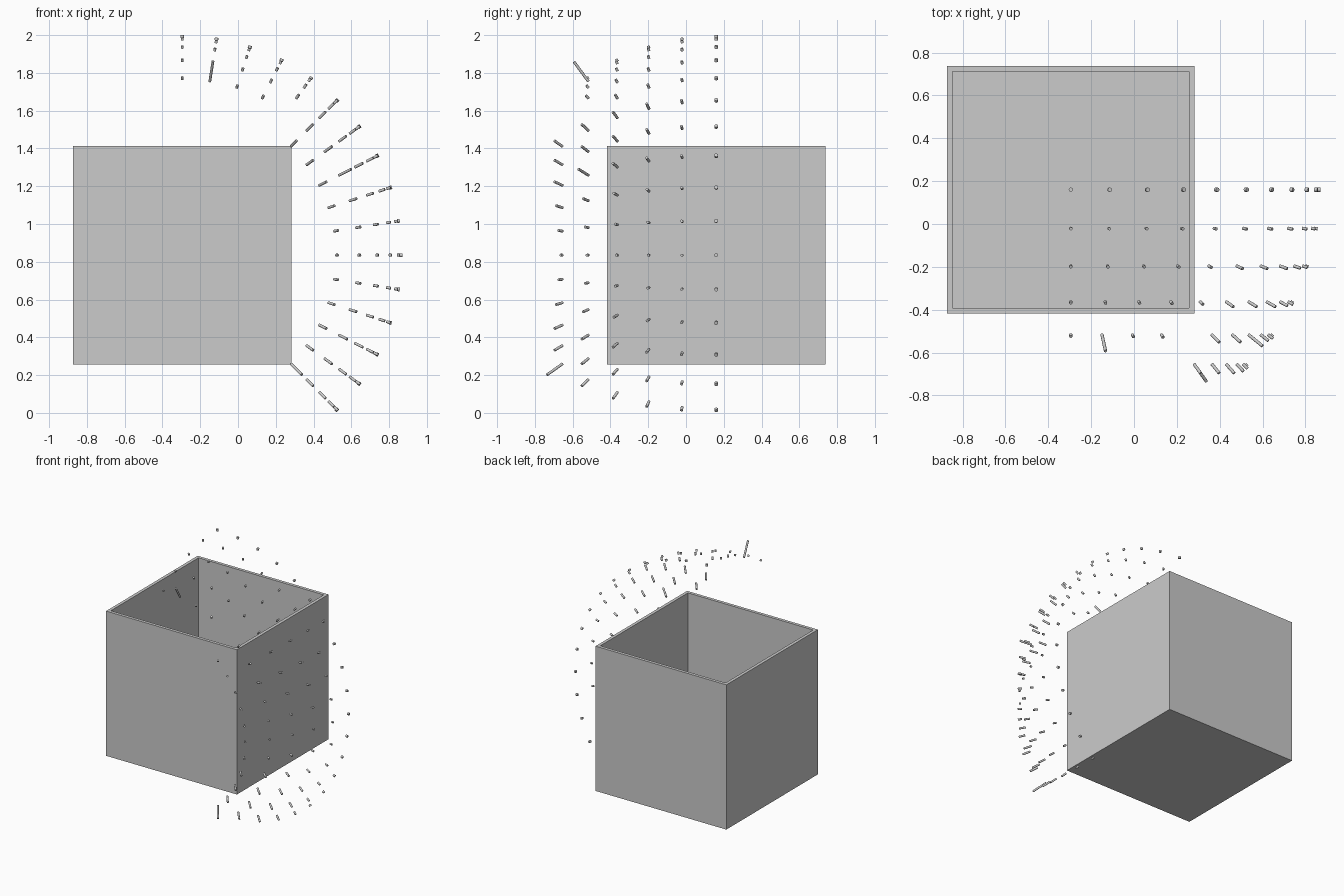
import bpy
import bmesh
from math import radians, sin, cos
from mathutils import Vector, Matrix

default = bpy.data.objects.get("Cube")
if default:
    bpy.data.objects.remove(default, do_unlink=True)

CENTRE = Vector((-0.295, 0.16, 0.835))
SIDE = 1.155          # box side, also the radius of the pin dome
WALL = 0.025
STEP = radians(9)


def add_object(name, bm):
    mesh = bpy.data.meshes.new(name)
    bm.to_mesh(mesh)
    bm.free()
    obj = bpy.data.objects.new(name, mesh)
    bpy.context.collection.objects.link(obj)
    return obj


# Open-topped box with thin walls
bm = bmesh.new()
bmesh.ops.create_cube(bm, size=SIDE, matrix=Matrix.Translation(CENTRE))
top = max(bm.faces, key=lambda f: f.calc_center_median().z)
bmesh.ops.inset_region(bm, faces=[top], thickness=WALL, use_even_offset=True)
cavity = bmesh.ops.extrude_discrete_faces(bm, faces=[top])["faces"][0]
bmesh.ops.translate(bm, verts=cavity.verts, vec=(0, 0, WALL - SIDE))
bmesh.ops.recalc_face_normals(bm, faces=bm.faces)
add_object("open_box", bm)

# Pin lengths by angle from the top to the equator, and their growth per row
SHORT = 0.015
LENGTHS = [0.015, 0.017, 0.018, 0.022, 0.03, 0.06, 0.06, 0.06, 0.048, 0.03, 0.015]
ROW_GROWTH = [0, 0.25, 0.6, 0.85, 1, 1]
LONG_PINS = {(4, 1): 0.13, (4, 7): 0.09, (5, 15): 0.115}
GAPS = {(4, 4)} | {(5, j) for j in range(5)}


def add_pin(bm, row, j):
    tilt, turn = row * STEP, j * STEP
    out = Vector((cos(tilt) * sin(turn), -sin(tilt), cos(tilt) * cos(turn)))
    reach = LENGTHS[j if j <= 10 else 20 - j]
    length = LONG_PINS.get((row, j), SHORT + (reach - SHORT) * ROW_GROWTH[row])
    radius = 0.01 if row == 0 else 0.0075
    place = Matrix.Translation(CENTRE + out * (SIDE - 0.004 + length / 2))
    turn_out = out.to_track_quat("Z", "Y").to_matrix().to_4x4()
    bmesh.ops.create_cone(bm, cap_ends=True, segments=12, radius1=radius,
                          radius2=radius, depth=length, matrix=place @ turn_out)


# Rows of small pins pointing outward around a sphere
for row in range(len(ROW_GROWTH)):
    bm = bmesh.new()
    for j in range(16):
        if (row, j) not in GAPS:
            add_pin(bm, row, j)
    pins = add_object(f"pin_row_{row + 1}", bm)
    bpy.ops.object.select_all(action="DESELECT")
    pins.select_set(True)
    bpy.context.view_layer.objects.active = pins
    bpy.ops.object.shade_smooth_by_angle(angle=radians(40))
